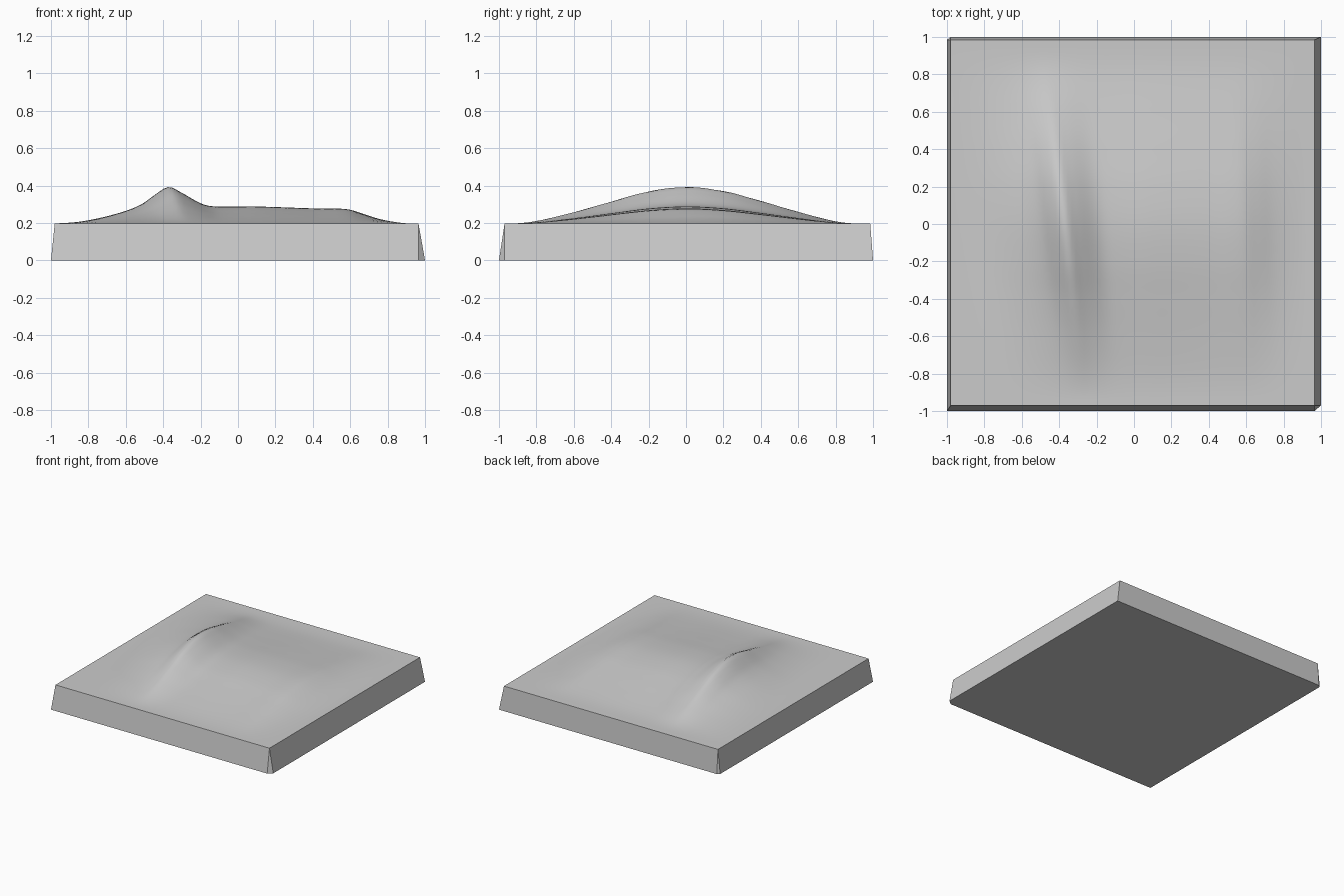
import bpy
import bmesh

cube = bpy.data.objects.get("Cube")
if cube:
    bpy.data.objects.remove(cube, do_unlink=True)

# One plain grey for the whole tile
grey = bpy.data.materials.new("stone grey")
colour = (0.6, 0.6, 0.6, 1.0)
grey.diffuse_color = colour
grey.use_nodes = True
grey.node_tree.nodes["Principled BSDF"].inputs["Base Color"].default_value = colour

LEFT, RIGHT, FRONT, BACK, TOP = -0.98, 0.965, -0.97, 0.985, 0.197


def add_object(name, bm):
    mesh = bpy.data.meshes.new(name)
    bm.to_mesh(mesh)
    bm.free()
    mesh.materials.append(grey)
    obj = bpy.data.objects.new(name, mesh)
    bpy.context.collection.objects.link(obj)
    return obj


def curve(points, t):
    """Smooth interpolation through (position, value) points."""
    if t <= points[0][0]:
        return points[0][1]
    if t >= points[-1][0]:
        return points[-1][1]
    i = max(k for k in range(len(points) - 1) if points[k][0] <= t)

    def slope(k):
        if k in (0, len(points) - 1):
            return 0.0
        (xa, ya), (xb, yb) = points[k - 1], points[k + 1]
        return (yb - ya) / (xb - xa)

    (x0, y0), (x1, y1) = points[i], points[i + 1]
    w = x1 - x0
    s = (t - x0) / w
    a, b = slope(i) * w, slope(i + 1) * w
    return (y0 + a * s + (3 * (y1 - y0) - 2 * a - b) * s ** 2
            + (2 * (y0 - y1) + a + b) * s ** 3)


# Height across the tile: steep ridge, then a long plateau
across = [(-0.94, 0), (-0.8, 0.013), (-0.6, 0.065), (-0.5, 0.108), (-0.43, 0.16),
          (-0.37, 0.195), (-0.31, 0.168), (-0.2, 0.107), (-0.13, 0.092), (0.1, 0.091),
          (0.4, 0.081), (0.58, 0.077), (0.66, 0.055), (0.75, 0.026), (0.84, 0.008),
          (0.93, 0)]
# Fade from the middle towards front and back
along = [(-0.94, 0), (-0.8, 0.07), (-0.6, 0.31), (-0.4, 0.6), (-0.2, 0.88), (0, 1),
         (0.2, 0.89), (0.4, 0.62), (0.6, 0.32), (0.8, 0.06), (0.93, 0)]


def height(x, y):
    bend = -0.085 * y * (1 - x)
    return curve(across, x - bend) * curve(along, y)


# Hilly ground surface
bm = bmesh.new()
bmesh.ops.create_grid(bm, x_segments=90, y_segments=90, size=1)
for v in bm.verts:
    x = LEFT + (v.co.x + 1) / 2 * (RIGHT - LEFT)
    y = FRONT + (v.co.y + 1) / 2 * (BACK - FRONT)
    edge = max(abs(v.co.x), abs(v.co.y)) > 0.999
    v.co = (x, y, TOP if edge else TOP + height(x, y))
for f in bm.faces:
    f.smooth = True
add_object("terrain", bm)

# Sloping slab under the ground, two opposite corners clipped
bm = bmesh.new()
top = [bm.verts.new((x, y, TOP)) for x, y in
       ((LEFT, FRONT), (RIGHT, FRONT), (RIGHT, BACK), (LEFT, BACK))]
low = [bm.verts.new((x, y, 0)) for x, y in
       ((-1, -1), (RIGHT, -1), (1, FRONT), (1, 1), (LEFT, 1), (-1, BACK))]
bm.faces.new((low[0], low[1], top[1], top[0]))
bm.faces.new((low[1], low[2], top[1]))
bm.faces.new((low[2], low[3], top[2], top[1]))
bm.faces.new((low[3], low[4], top[3], top[2]))
bm.faces.new((low[4], low[5], top[3]))
bm.faces.new((low[5], low[0], top[0], top[3]))
bm.faces.new(low[::-1])
add_object("base_slab", bm)
